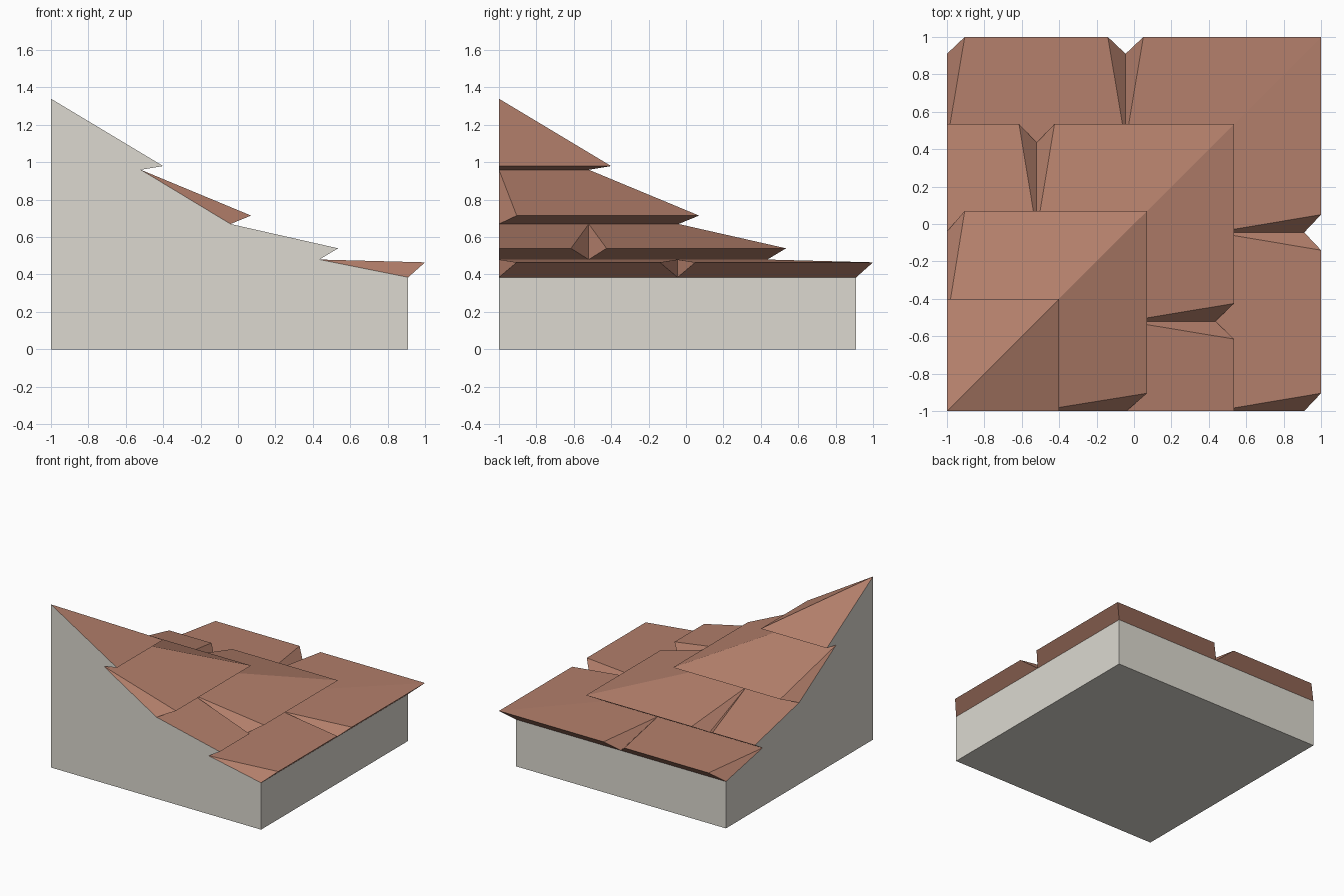
import bpy

if "Cube" in bpy.data.objects:
    bpy.data.objects.remove(bpy.data.objects["Cube"])

# Each course: inner edge, lip, underside (distance, height) and notch centres
COURSES = [
    ((-1.00, 1.34), (-0.40, 0.98), (-0.52, 0.96), []),
    ((-0.52, 0.96), (0.07, 0.715), (-0.04, 0.67), [-1.0]),
    ((-0.04, 0.67), (0.535, 0.54), (0.435, 0.48), [-0.52]),
    ((0.435, 0.48), (1.00, 0.465), (0.91, 0.385), [-1.0, -0.045]),
]
HALF = 0.095   # half width of a notch at the lip
BASE = 0.91    # outer wall distance


def material(name, color):
    m = bpy.data.materials.new(name)
    m.diffuse_color = (*color, 1)
    m.use_nodes = True
    m.node_tree.nodes["Principled BSDF"].inputs["Base Color"].default_value = m.diffuse_color
    return m


def make(name, faces, mat):
    """Build a flat-shaded mesh from faces given as point lists, sharing equal points."""
    index, polys = {}, []
    for f in faces:
        f = list(dict.fromkeys(tuple(round(c, 4) for c in p) for p in f))
        if len(f) > 2:
            polys.append([index.setdefault(p, len(index)) for p in f])
    me = bpy.data.meshes.new(name)
    me.from_pydata(list(index), [], polys)
    me.materials.append(mat)
    me.update()
    bpy.context.collection.objects.link(bpy.data.objects.new(name, me))


def mirrored(faces):
    """Add the copy reflected across the diagonal hip (x and y swapped)."""
    return faces + [[(y, x, z) for x, y, z in reversed(f)] for f in faces]


def course(inner, lip, under, notches):
    """One row of shingles on the +y slope, split where it is notched."""
    def at(x, p):
        return (x, p[0], p[1])
    faces = []
    a, l, v = -1.0, -1.0, -1.0          # left end of the current strip
    for c in notches + [None]:
        if c is None:                   # strip ends on the hip
            a2, l2, v2 = inner[0], lip[0], under[0]
        else:
            a2, l2, v2 = c, c - HALF, c
        if c != -1.0:
            faces.append([at(a, inner), at(a2, inner), at(l2, lip), at(l, lip)])
            faces.append([at(l, lip), at(l2, lip), at(v2, under), at(v, under)])
            if c is not None:           # left cheek of the notch
                faces.append([at(c, inner), at(c, under), at(c - HALF, lip)])
        if c is not None:               # right cheek of the notch
            faces.append([at(c, inner), at(c + HALF, lip), at(c, under)])
            a, l, v = c, c + HALF, c
    return faces


clay = material("clay brown", (0.451, 0.212, 0.147))
stone = material("pale stone", (0.716, 0.694, 0.631))

# Shingle courses on both slopes
for i, c in enumerate(COURSES):
    make(f"shingle_course_{i + 1}", mirrored(course(*c)), clay)

# Solid body: gable cut on the front and left, low walls behind, flat bottom
outline = [(-1, 0), (BASE, 0)]
for inner, lip, under, notches in reversed(COURSES):
    outline.append(under)
    if -1.0 not in notches:             # end notches cut the lip off the gable
        outline.append(lip)
outline.append((-1, 1.34))
gable = [(d, -1, z) for d, z in outline]
low = COURSES[-1][2][1]
wall = [(BASE, -1, 0), (BASE, BASE, 0), (BASE, BASE, low), (BASE, -1, low)]
bottom = [(-1, -1, 0), (-1, BASE, 0), (BASE, BASE, 0), (BASE, -1, 0)]
make("wall_block", mirrored([gable, wall]) + [bottom], stone)
